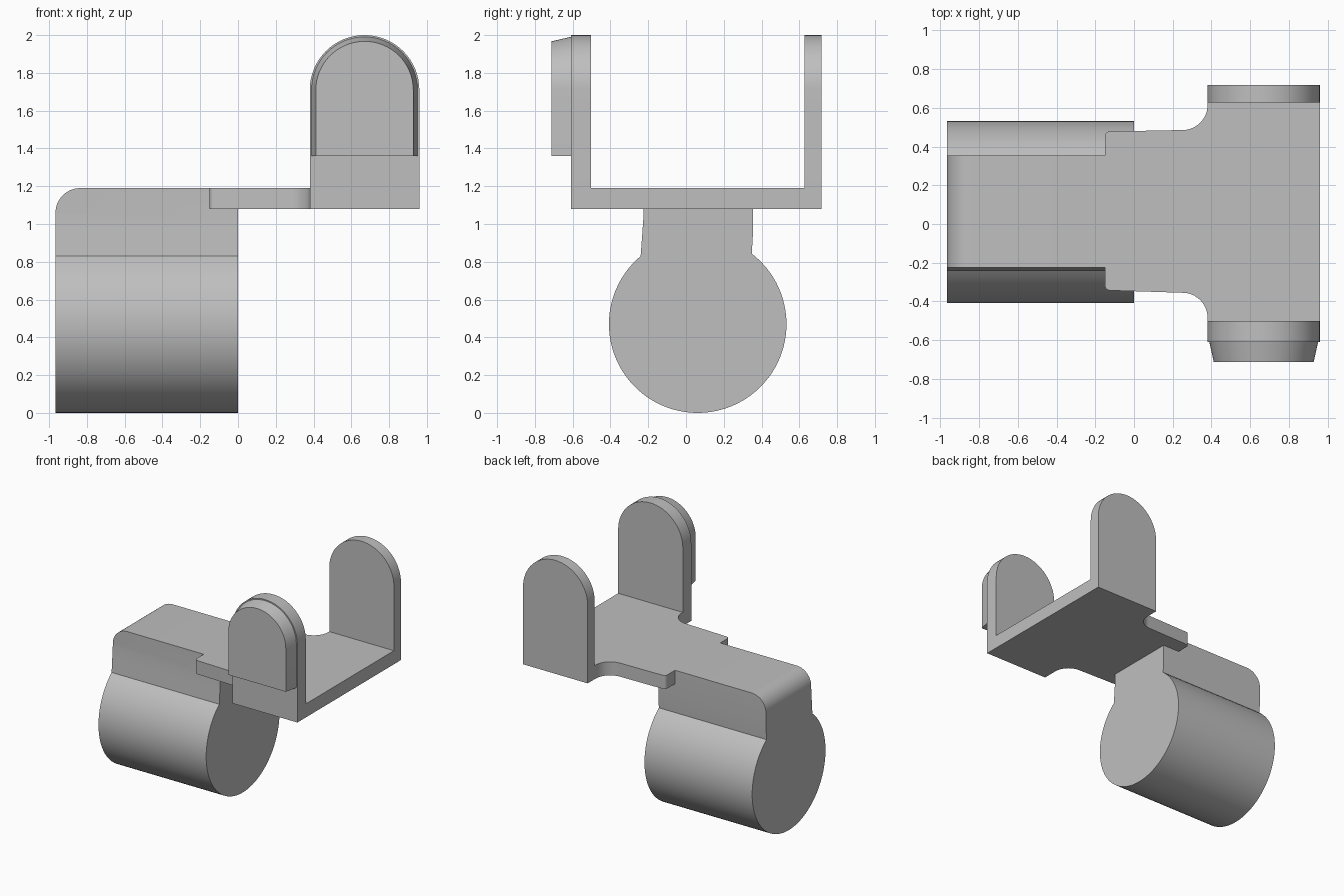
import bpy, bmesh
from math import sin, cos, radians
from mathutils import Vector

cube = bpy.data.objects.get("Cube")
if cube:
    bpy.data.objects.remove(cube, do_unlink=True)

grey = bpy.data.materials.new("plain grey")
grey.use_nodes = True
COLOUR = (0.52, 0.52, 0.52, 1)
grey.diffuse_color = COLOUR
grey.node_tree.nodes["Principled BSDF"].inputs["Base Color"].default_value = COLOUR


def arc(cx, cy, r, start, end, n):
    """Points on a circle between two angles in degrees."""
    angles = [radians(start + (end - start) * i / n) for i in range(n + 1)]
    return [(cx + r * cos(a), cy + r * sin(a)) for a in angles]


def loft(name, ring_a, ring_b, bevel_edge=None, radius=0):
    """Solid between two matching rings, with an optional rounded edge."""
    bm = bmesh.new()
    a = [bm.verts.new(p) for p in ring_a]
    b = [bm.verts.new(p) for p in ring_b]
    bm.faces.new(a)
    bm.faces.new(b[::-1])
    for i in range(len(a)):
        j = (i + 1) % len(a)
        bm.faces.new((a[i], b[i], b[j], a[j]))
    if bevel_edge:
        edges = [e for e in bm.edges if bevel_edge(e)]
        bmesh.ops.bevel(bm, geom=edges, offset=radius, segments=12,
                        profile=0.5, affect='EDGES')
    bmesh.ops.recalc_face_normals(bm, faces=bm.faces)
    mesh = bpy.data.meshes.new(name)
    bm.to_mesh(mesh)
    bm.free()
    obj = bpy.data.objects.new(name, mesh)
    bpy.context.collection.objects.link(obj)
    mesh.materials.append(grey)
    bpy.ops.object.select_all(action='DESELECT')
    obj.select_set(True)
    bpy.context.view_layer.objects.active = obj
    bpy.ops.object.shade_smooth_by_angle(angle=radians(25))
    return obj


BASE, TOP = 1.08, 1.19      # plate underside and upper face
X0, X1 = 0.38, 0.96         # sides of the ears
MID = (X0 + X1) / 2

# Barrel with its neck, rounded over at the outer top edge
side = [(0.355, TOP), (0.355, 0.96)]
side += arc(0.062, 0.47, 0.47, 52.5, -230, 80)
side += [(-0.232, 0.94), (-0.225, 1.04), (-0.225, TOP)]
x_end = -0.966


def outer_top(edge):
    return all(v.co.x < x_end + 0.01 and v.co.z > TOP - 0.01 for v in edge.verts)


loft("barrel_and_neck", [(x_end, y, z) for y, z in side],
     [(0, y, z) for y, z in side], outer_top, 0.13)

# Flat plate with swept inner corners
outline = [(X1, -0.61), (X1, 0.717), (X0, 0.717)]
outline += arc(0.25, 0.615, 0.13, 0, -85, 12)
outline += arc(-0.125, 0.453, 0.025, 90, 180, 5)
outline += arc(-0.125, -0.318, 0.025, 180, 270, 5)
outline += arc(0.25, -0.485, 0.13, 85, 0, 12)
outline += [(X0, -0.61)]
loft("plate", [(x, y, BASE) for x, y in outline], [(x, y, TOP) for x, y in outline])


def arch(half, top, bottom):
    """Round-topped door shape in x and z."""
    return ([(MID - half, bottom), (MID + half, bottom)]
            + arc(MID, top - half, half, 0, 180, 32))


def ear(name, y0, y1, front, back):
    return loft(name, [(x, y0, z) for x, z in front], [(x, y1, z) for x, z in back])


# Upright ears at the front and back of the plate
full = arch((X1 - X0) / 2, 2, BASE)
ear("back_ear", 0.627, 0.717, full, full)
ear("front_ear", -0.61, -0.502, full, full)

# Tapered pad on the outside of the front ear
ear("front_pad", -0.713, -0.60, arch(0.258, 1.967, 1.36), arch(0.283, 1.993, 1.36))
